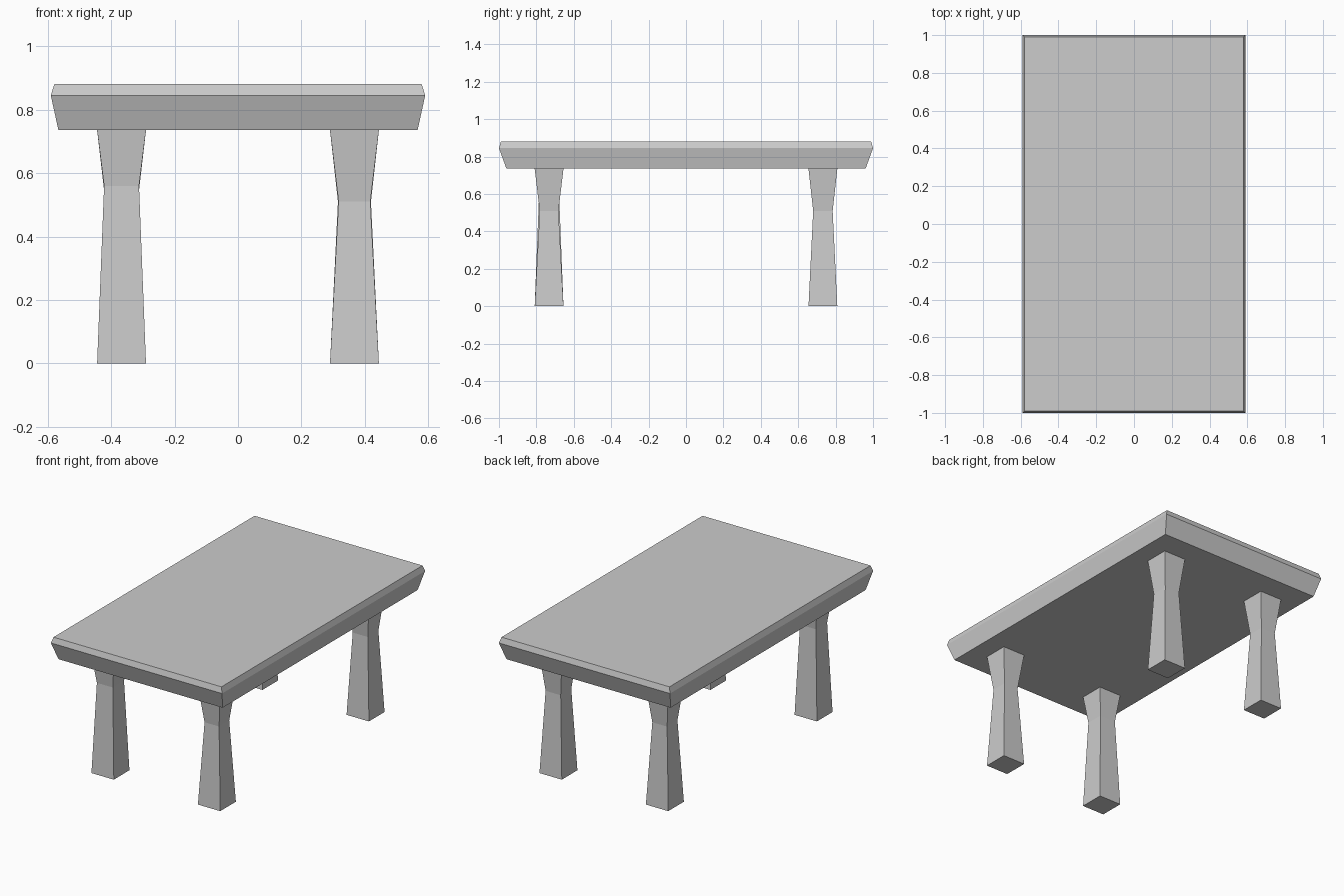
import bpy

cube = bpy.data.objects.get("Cube")
if cube:
    bpy.data.objects.remove(cube, do_unlink=True)

grey = bpy.data.materials.new("light_grey")
grey.use_nodes = True
colour = (0.604, 0.604, 0.604, 1)
grey.diffuse_color = colour
grey.node_tree.nodes["Principled BSDF"].inputs["Base Color"].default_value = colour


def stacked_box(name, sections):
    """Closed solid through rectangles (cx, cy, half_x, half_y, z), bottom to top."""
    verts, faces = [], [(3, 2, 1, 0)]
    for cx, cy, hx, hy, z in sections:
        verts += [(cx + sx * hx, cy + sy * hy, z)
                  for sx, sy in ((-1, -1), (1, -1), (1, 1), (-1, 1))]
    for ring in range(len(sections) - 1):
        a = ring * 4
        faces += [(a + i, a + (i + 1) % 4, a + 4 + (i + 1) % 4, a + 4 + i)
                  for i in range(4)]
    last = len(verts) - 4
    faces.append(tuple(range(last, last + 4)))
    mesh = bpy.data.meshes.new(name)
    mesh.from_pydata(verts, [], faces)
    mesh.materials.append(grey)
    obj = bpy.data.objects.new(name, mesh)
    bpy.context.collection.objects.link(obj)
    return obj


# Table top with a bevelled rim and undercut sides
stacked_box("table_top", [(0, 0, 0.566, 0.96, 0.735),
                          (0, 0, 0.59, 1.0, 0.845),
                          (0, 0, 0.579, 0.99, 0.88)])

# Square legs pinched at the waist; one waist sits a little higher
LEG_X, LEG_Y, LEG_HALF = 0.367, 0.732, 0.077
legs = {
    "front_left_leg": (1, -1, 0.05, 0.51),
    "front_right_leg": (-1, -1, 0.055, 0.56),
    "back_left_leg": (1, 1, 0.052, 0.51),
    "back_right_leg": (-1, 1, 0.051, 0.51),
}
for name, (sx, sy, waist, waist_z) in legs.items():
    x, y = sx * LEG_X, sy * LEG_Y
    stacked_box(name, [(x, y, LEG_HALF, LEG_HALF, 0),
                       (x, y, waist, waist, waist_z),
                       (x, y, LEG_HALF, LEG_HALF, 0.735)])
